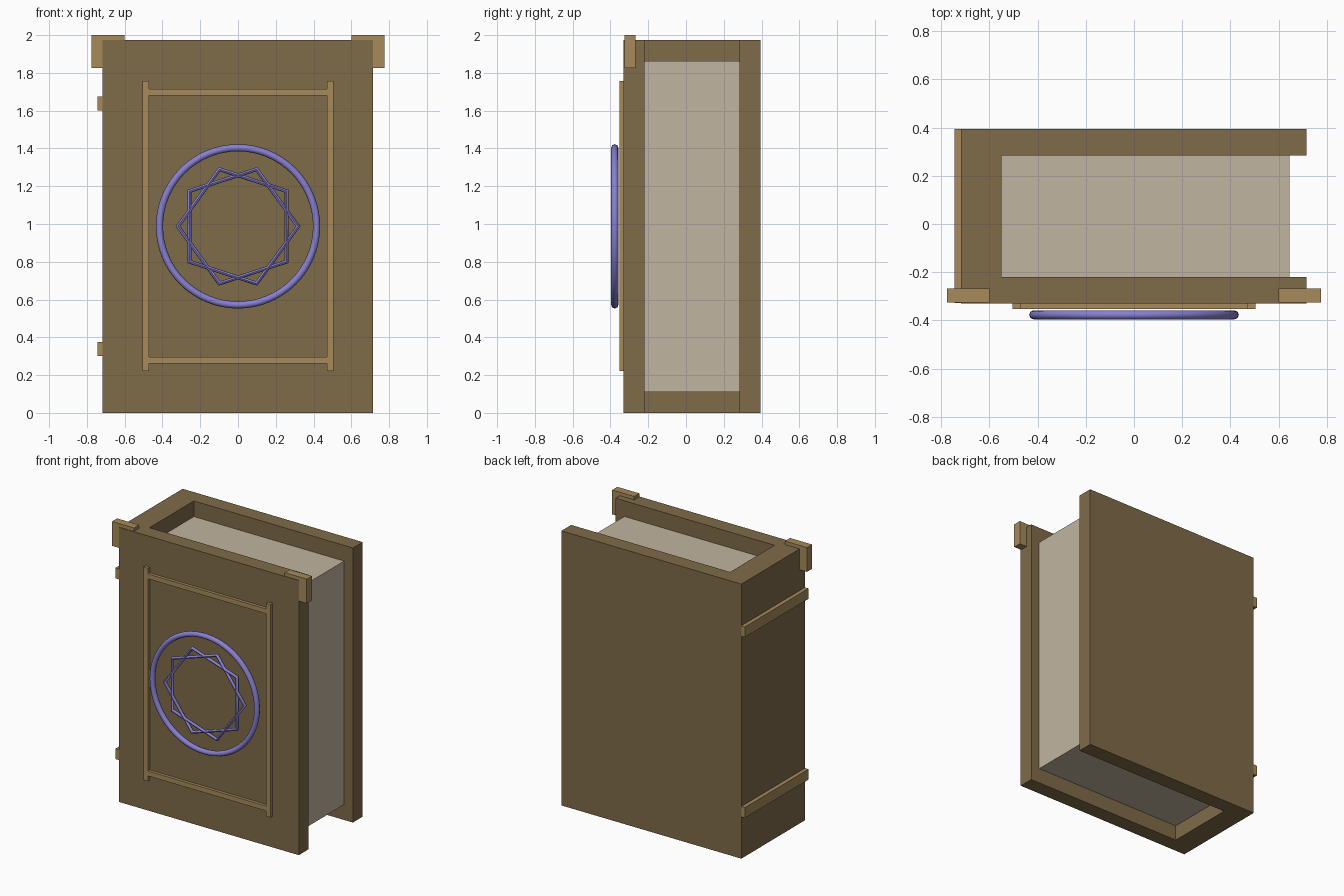
import bpy, bmesh, math

if "Cube" in bpy.data.objects:
    bpy.data.objects.remove(bpy.data.objects["Cube"], do_unlink=True)


def material(name, rgb):
    m = bpy.data.materials.new(name)
    m.use_nodes = True
    m.diffuse_color = (*rgb, 1)
    m.node_tree.nodes["Principled BSDF"].inputs["Base Color"].default_value = (*rgb, 1)
    return m


LEATHER = material("brown leather", (0.209, 0.145, 0.066))
TRIM = material("tan trim", (0.38, 0.255, 0.105))
PAPER = material("parchment", (0.527, 0.462, 0.352))
VIOLET = material("violet metal", (0.246, 0.216, 0.63))


def prism(name, outline, z0, z1, mat):
    """Extrude a counter-clockwise xy outline from z0 up to z1."""
    bm = bmesh.new()
    base = bm.faces.new([bm.verts.new((x, y, z0)) for x, y in outline])
    top = bmesh.ops.extrude_face_region(bm, geom=[base])["geom"]
    bmesh.ops.translate(bm, vec=(0, 0, z1 - z0),
                        verts=[v for v in top if isinstance(v, bmesh.types.BMVert)])
    bmesh.ops.recalc_face_normals(bm, faces=bm.faces)
    mesh = bpy.data.meshes.new(name)
    bm.to_mesh(mesh)
    bm.free()
    mesh.materials.append(mat)
    obj = bpy.data.objects.new(name, mesh)
    bpy.context.collection.objects.link(obj)
    return obj


def box(name, x0, x1, y0, y1, z0, z1, mat):
    return prism(name, [(x0, y0), (x1, y0), (x1, y1), (x0, y1)], z0, z1, mat)


def hoop(name, radius, tube, sides, tube_sides, turn):
    """Upright ring facing the front; few sides make a polygon."""
    bpy.ops.mesh.primitive_torus_add(
        major_radius=radius, minor_radius=tube, major_segments=sides,
        minor_segments=tube_sides, location=(0, -0.377, MID),
        rotation=(math.pi / 2, turn, 0))
    obj = bpy.context.object
    obj.name = name
    obj.data.materials.append(VIOLET)
    bpy.ops.object.shade_smooth_by_angle(angle=math.radians(50))
    return obj


LEFT, RIGHT, FRONT, BACK, HEIGHT = -0.717, 0.715, -0.33, 0.395, 1.975
MID = HEIGHT / 2
PAGE_FRONT, PAGE_BACK, SPINE_IN = -0.22, 0.284, -0.55

# Covers and spine as one U-shaped shell, with the page block inside
prism("cover_and_spine",
      [(LEFT, FRONT), (RIGHT, FRONT), (RIGHT, PAGE_FRONT), (SPINE_IN, PAGE_FRONT),
       (SPINE_IN, PAGE_BACK), (RIGHT, PAGE_BACK), (RIGHT, BACK), (LEFT, BACK)],
      0, HEIGHT, LEATHER)
box("page_block", SPINE_IN, 0.645, PAGE_FRONT, PAGE_BACK, 0.11, 1.862, PAPER)

# Raised bands across the spine
for label, z in (("lower", 0.3), ("upper", 1.6)):
    box(label + "_spine_band", -0.745, LEFT, FRONT + 0.002, BACK, z, z + 0.075, TRIM)

# Corner guards at the top of the front cover
for label, x in (("right", -0.775), ("left", 0.6)):
    box(label + "_corner_guard", x, x + 0.175, -0.326, -0.268, 1.825, 2.0, TRIM)

# Frame on the front cover
for label, s in (("right", -1), ("left", 1)):
    x = s * 0.488
    box(label + "_frame_bar", x - 0.017, x + 0.017, -0.353, FRONT, 0.223, 1.756, TRIM)
for label, s in (("lower", -1), ("upper", 1)):
    z = MID + s * 0.709
    box(label + "_frame_bar", -0.471, 0.471, -0.352, FRONT, z - 0.0175, z + 0.0175, TRIM)

# Emblem: a ring around two opposed pentagons
hoop("emblem_ring", 0.416, 0.019, 64, 8, 0)
hoop("emblem_pentagon_a", 0.318, 0.0125, 5, 8, 0)
hoop("emblem_pentagon_b", 0.318, 0.0125, 5, 8, math.pi)
